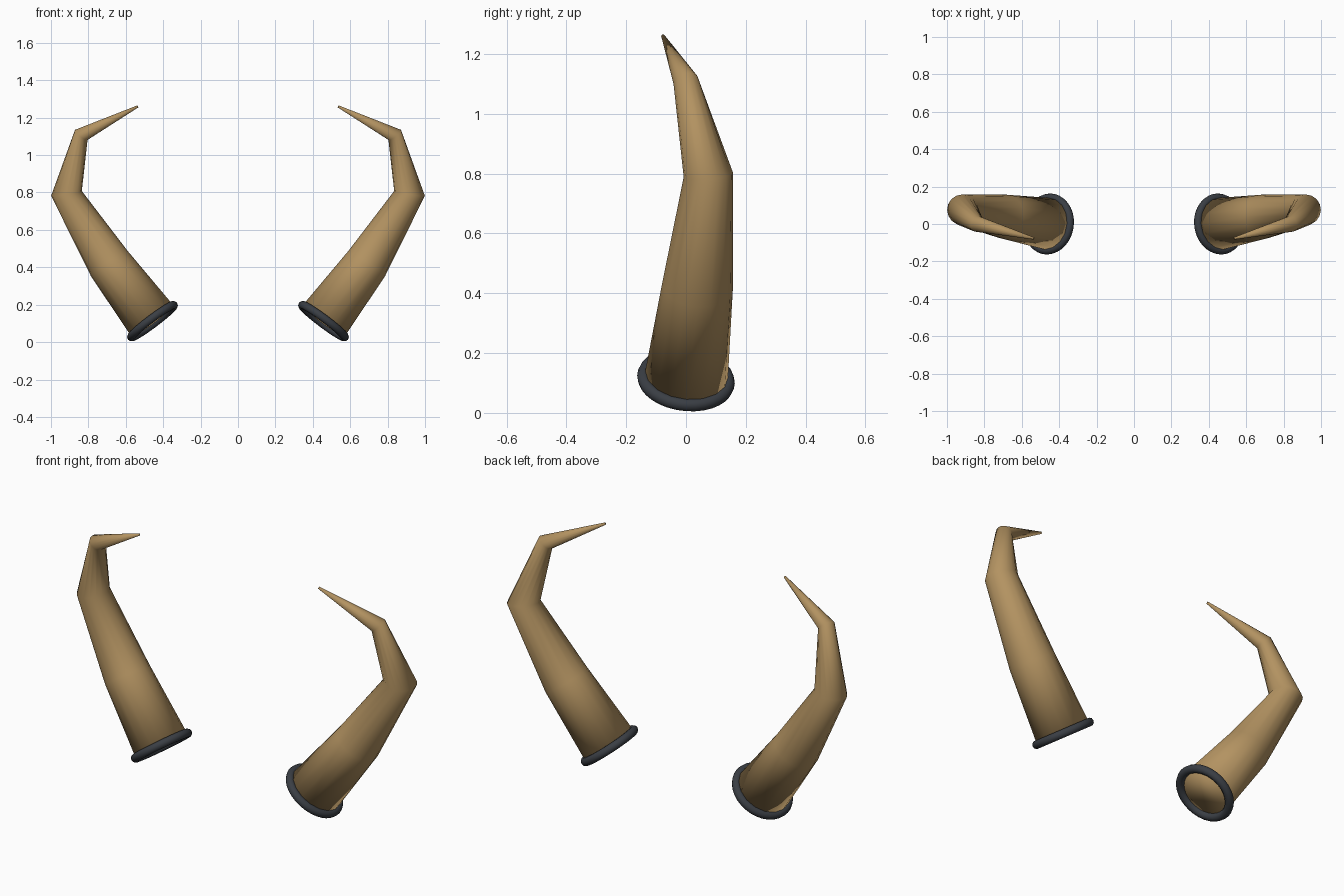
import bpy, bmesh, math
from mathutils import Vector

if "Cube" in bpy.data.objects:
    bpy.data.objects.remove(bpy.data.objects["Cube"])


def material(name, rgb):
    m = bpy.data.materials.new(name)
    m.diffuse_color = (*rgb, 1)
    m.use_nodes = True
    m.node_tree.nodes["Principled BSDF"].inputs["Base Color"].default_value = m.diffuse_color
    return m


HORN = material("horn brown", (0.45, 0.29, 0.12))
IRON = material("dark iron", (0.042, 0.048, 0.058))

# Centre line of the right horn: position and radius
PATH = [((0.457, 0.0, 0.112), 0.14), ((0.688, 0.038, 0.42), 0.119),
        ((0.917, 0.075, 0.795), 0.083), ((0.838, 0.0, 1.108), 0.043),
        ((0.536, -0.077, 1.26), 0.006)]
POINTS = [Vector(p) for p, r in PATH]


def frame(tangent):
    u = tangent.cross(Vector((0, 1, 0))).normalized()
    return u, tangent.cross(u).normalized()


def circle(centre, u, v, r, n):
    return [centre + r * (u * math.cos(a) + v * math.sin(a))
            for a in (2 * math.pi * i / n for i in range(n))]


def loft(name, loops, mat, closed):
    """Skin a series of loops, either as a closed ring or with end caps."""
    bm = bmesh.new()
    rows = [[bm.verts.new(p) for p in loop] for loop in loops]
    n = len(rows[0])
    pairs = list(zip(rows, rows[1:]))
    if closed:
        pairs.append((rows[-1], rows[0]))
    else:
        bm.faces.new(rows[0])
        bm.faces.new(rows[-1])
    for a, b in pairs:
        for i in range(n):
            j = (i + 1) % n
            bm.faces.new((a[i], a[j], b[j], b[i]))
    bmesh.ops.recalc_face_normals(bm, faces=bm.faces)
    for f in bm.faces:
        f.smooth = True
    me = bpy.data.meshes.new(name)
    bm.to_mesh(me)
    bm.free()
    me.materials.append(mat)
    ob = bpy.data.objects.new(name, me)
    bpy.context.collection.objects.link(ob)
    ob.modifiers.new("mirror", 'MIRROR').use_mirror_merge = False
    return ob


# Horns: tapering bent tubes
loops = []
for i, (p, r) in enumerate(PATH):
    t = Vector()
    if i > 0:
        t += (POINTS[i] - POINTS[i - 1]).normalized()
    if i < len(PATH) - 1:
        t += (POINTS[i + 1] - POINTS[i]).normalized()
    u, v = frame(t.normalized())
    loops.append(circle(POINTS[i], u, v, r, 16))
loft("horns", loops, HORN, False)

# Base rings: a torus around the foot of each horn
axis = (POINTS[1] - POINTS[0]).normalized()
u, v = frame(axis)
loops = []
for k in range(32):
    a = 2 * math.pi * k / 32
    out = u * math.cos(a) + v * math.sin(a)
    loops.append(circle(POINTS[0] + out * 0.142, out, axis, 0.022, 10))
loft("base_rings", loops, IRON, True)
